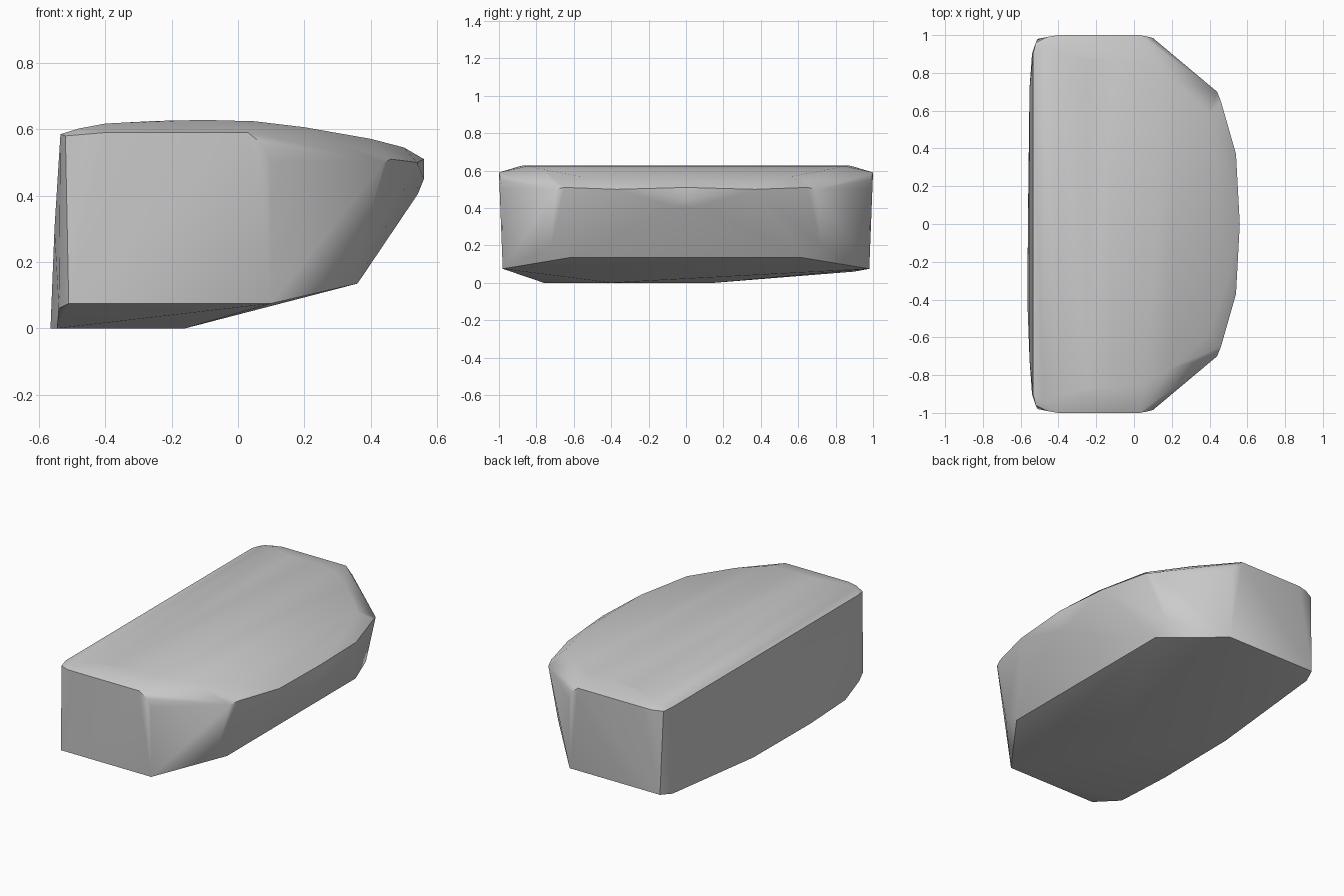
import bpy
import bmesh
import math

cube = bpy.data.objects.get("Cube")
if cube:
    bpy.data.objects.remove(cube, do_unlink=True)

# One plain stone colour
grey = bpy.data.materials.new("stone_grey")
grey.use_nodes = True
colour = (0.6, 0.6, 0.6, 1.0)
grey.diffuse_color = colour
grey.node_tree.nodes["Principled BSDF"].inputs["Base Color"].default_value = colour

# Crowned top: x, half length, z
crown = [
    (-0.48, 0.94, 0.602), (-0.40, 0.91, 0.617), (-0.25, 0.87, 0.625),
    (-0.10, 0.87, 0.628), (0.05, 0.85, 0.624), (0.20, 0.76, 0.606),
    (0.40, 0.58, 0.571), (0.50, 0.28, 0.545),
]
# Rim of the plan outline
rim = [
    (-0.535, 0.90, 0.585), (-0.52, 0.96, 0.58), (-0.46, 0.99, 0.585),
    (-0.40, 1.00, 0.59), (0.03, 1.00, 0.59), (0.08, 0.99, 0.55),
    (0.10, 0.985, 0.50), (0.44, 0.70, 0.50), (0.46, 0.65, 0.51),
    (0.54, 0.37, 0.50), (0.56, 0.0, 0.51), (0.56, 0.0, 0.45),
    (0.542, 0.06, 0.405),
]
# Lower chamfered edge
skirt = [
    (0.36, 0.62, 0.135), (0.36, 0.72, 0.20), (0.10, 0.98, 0.075),
    (-0.51, 0.98, 0.075), (-0.54, 0.90, 0.06), (-0.553, 0.72, 0.30),
]
# Uneven base that rests on the ground
base = [
    (-0.565, -0.40, 0.0), (-0.545, -0.76, 0.0),
    (-0.16, -0.40, 0.0), (-0.56, 0.15, 0.0),
]

# Mirror the rings along the length and wrap them in a hull
bm = bmesh.new()
for x, y, z in crown + rim + skirt:
    for side in ((1, -1) if y else (1,)):
        bm.verts.new((x, side * y, z))
for point in base:
    bm.verts.new(point)
hull = bmesh.ops.convex_hull(bm, input=bm.verts[:])
loose = {g for g in hull["geom_interior"] + hull["geom_unused"]
         if isinstance(g, bmesh.types.BMVert)}
bmesh.ops.delete(bm, geom=list(loose), context="VERTS")
bmesh.ops.dissolve_limit(bm, angle_limit=math.radians(1),
                         verts=bm.verts[:], edges=bm.edges[:])
bmesh.ops.recalc_face_normals(bm, faces=bm.faces[:])

mesh = bpy.data.meshes.new("stone_block")
bm.to_mesh(mesh)
bm.free()
mesh.materials.append(grey)
block = bpy.data.objects.new("stone_block", mesh)
bpy.context.collection.objects.link(block)

# Soft facets with crisp main edges
bpy.ops.object.select_all(action="DESELECT")
block.select_set(True)
bpy.context.view_layer.objects.active = block
bpy.ops.object.shade_smooth_by_angle(angle=math.radians(35))
